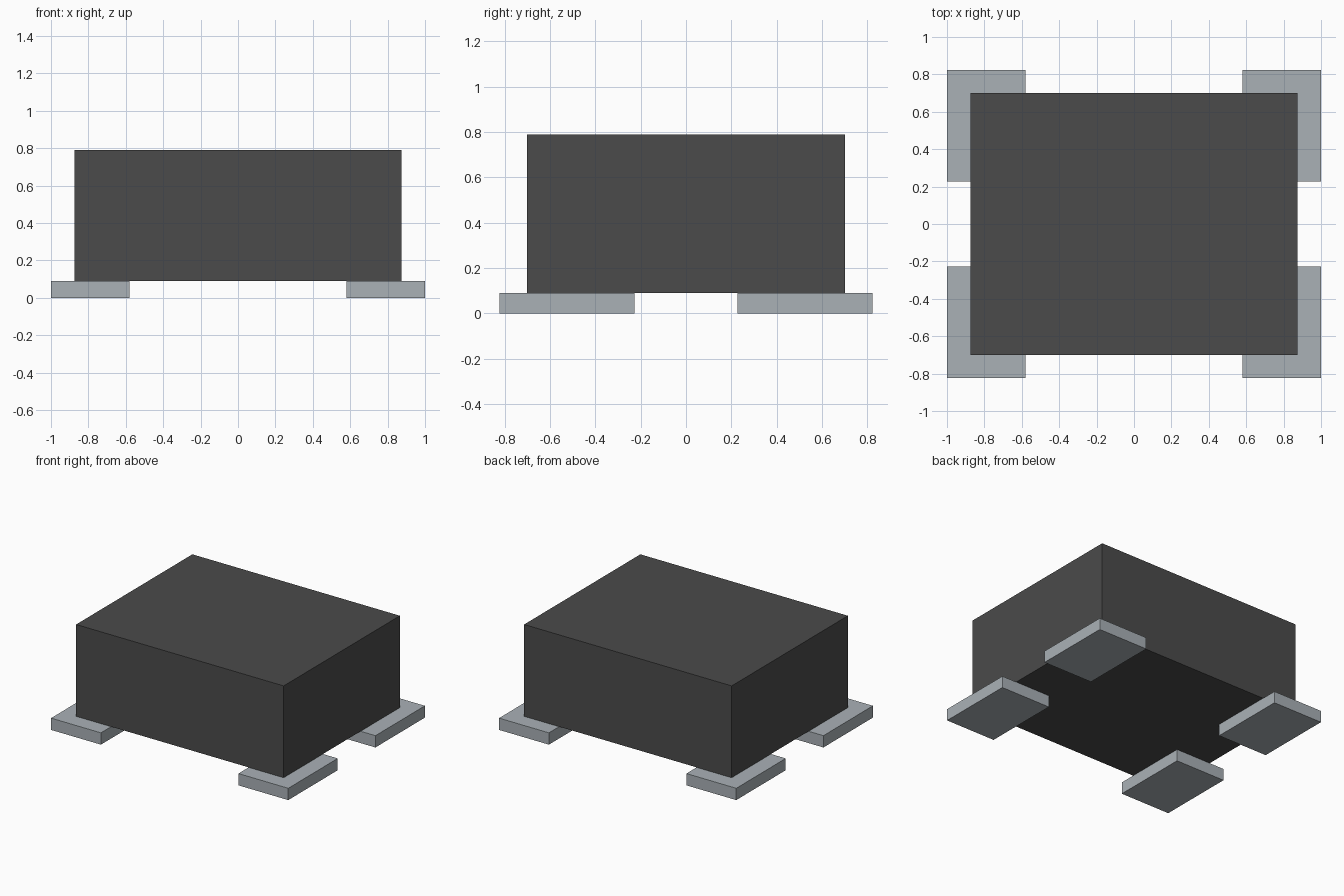
import bpy

default_cube = bpy.data.objects.get("Cube")
if default_cube:
    bpy.data.objects.remove(default_cube, do_unlink=True)


def make_material(name, color):
    mat = bpy.data.materials.new(name)
    mat.use_nodes = True
    mat.diffuse_color = color
    mat.node_tree.nodes["Principled BSDF"].inputs["Base Color"].default_value = color
    return mat


def box(name, low, high, mat):
    center = [(a + b) / 2 for a, b in zip(low, high)]
    size = [b - a for a, b in zip(low, high)]
    bpy.ops.mesh.primitive_cube_add(size=1, location=center)
    obj = bpy.context.object
    obj.name = name
    obj.scale = size
    bpy.ops.object.transform_apply(location=False, rotation=False, scale=True)
    obj.data.materials.append(mat)
    return obj


charcoal = make_material("charcoal", (0.07, 0.07, 0.07, 1))
metal_grey = make_material("metal grey", (0.40, 0.44, 0.47, 1))

PAD_TOP = 0.09

# Main block resting on the pads
box("body", (-0.875, -0.70, PAD_TOP), (0.875, 0.70, 0.79), charcoal)

# Four corner pads projecting past the block
for side, sx in (("left", 1), ("right", -1)):
    for end, sy in (("front", -1), ("back", 1)):
        xs = sorted((sx * 0.58, sx * 1.0))
        ys = sorted((sy * 0.227, sy * 0.823))
        box(f"{end}_{side}_pad", (xs[0], ys[0], 0), (xs[1], ys[1], PAD_TOP), metal_grey)
